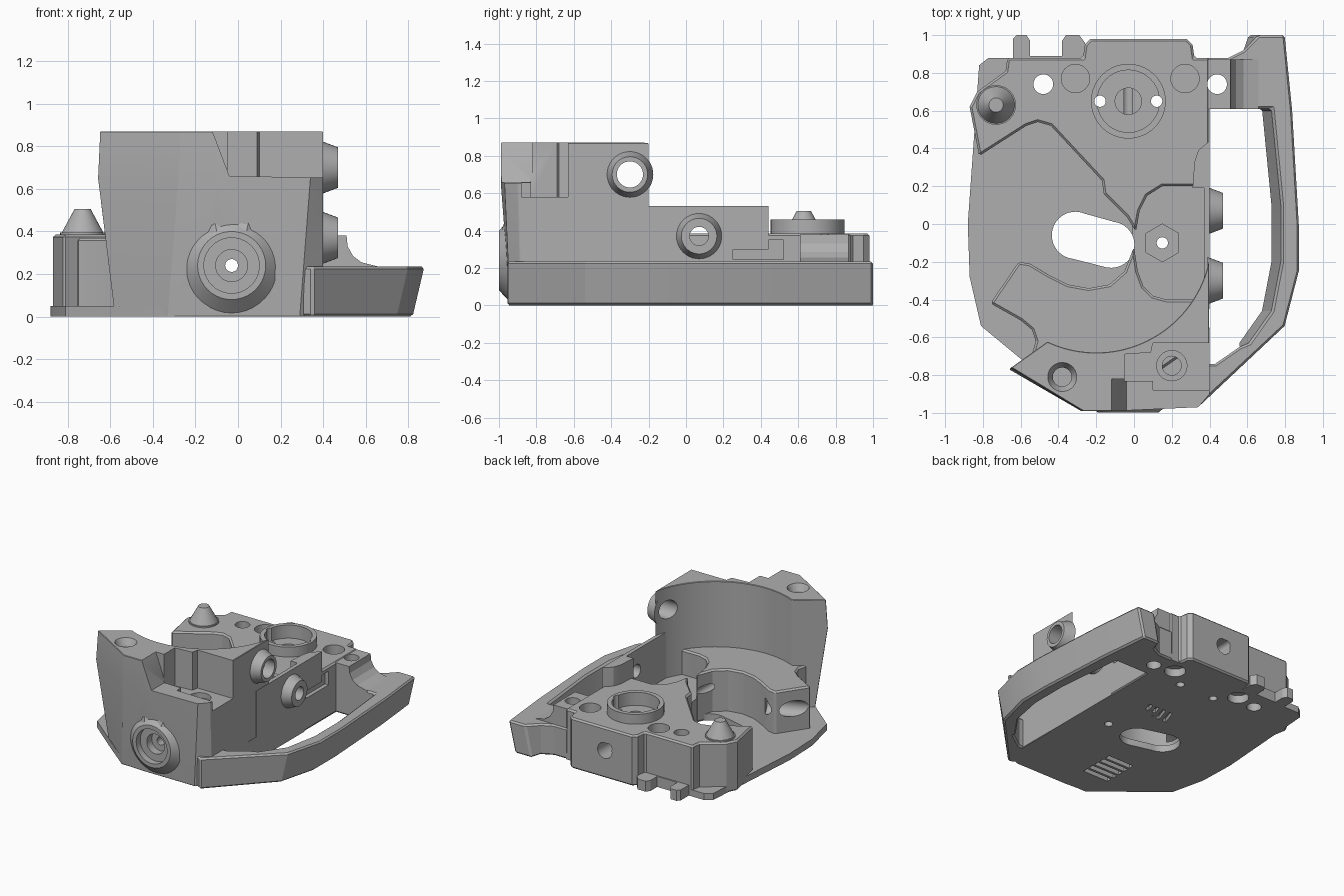
import bpy, bmesh
from math import sin, cos, radians
from mathutils import Vector, Matrix

if "Cube" in bpy.data.objects:
    bpy.data.objects.remove(bpy.data.objects["Cube"])

grey = bpy.data.materials.new("plain grey")
grey.use_nodes = True
grey.diffuse_color = (0.43, 0.43, 0.43, 1)
grey.node_tree.nodes["Principled BSDF"].inputs["Base Color"].default_value = (0.43, 0.43, 0.43, 1)
parts, cutters = [], []


def add(name, bm, cutter):
    bmesh.ops.recalc_face_normals(bm, faces=bm.faces)
    mesh = bpy.data.meshes.new(name)
    bm.to_mesh(mesh)
    bm.free()
    mesh.materials.append(grey)
    obj = bpy.data.objects.new(name, mesh)
    bpy.context.scene.collection.objects.link(obj)
    obj.hide_render = cutter
    (cutters if cutter else parts).append(obj)
    return obj


def loft(name, rings, cutter=False):
    """Solid through matching closed rings of 3D points."""
    bm = bmesh.new()
    loops = [[bm.verts.new(p) for p in ring] for ring in rings]
    n = len(loops[0])
    for low, high in zip(loops, loops[1:]):
        for i in range(n):
            j = (i + 1) % n
            bm.faces.new((low[i], low[j], high[j], high[i]))
    bm.faces.new(loops[0][::-1])
    bm.faces.new(loops[-1])
    return add(name, bm, cutter)


def ring(pts, z):
    return [(x, y, z) for x, y in pts]


def prism(name, pts, z0, z1, cutter=False):
    return loft(name, [ring(pts, z0), ring(pts, z1)], cutter)


def box(name, x0, x1, y0, y1, z0, z1, cutter=False):
    return prism(name, [(x0, y0), (x1, y0), (x1, y1), (x0, y1)], z0, z1, cutter)


def rod(name, a, b, r0, r1=None, cutter=False, sides=40):
    """Cylinder or cone between two points."""
    a, b = Vector(a), Vector(b)
    turn = (b - a).to_track_quat('Z', 'Y').to_matrix().to_4x4()
    bm = bmesh.new()
    bmesh.ops.create_cone(bm, cap_ends=True, segments=sides, radius1=r0,
                          radius2=r0 if r1 is None else r1, depth=(b - a).length,
                          matrix=Matrix.Translation((a + b) / 2) @ turn)
    return add(name, bm, cutter)


def bore(a, b, r0, r1=None, sides=40):
    return rod("bore_cutter", a, b, r0, r1, True, sides)


def down(x, y, r, z0=-0.1, z1=1.1, r1=None, sides=40):
    return bore((x, y, z0), (x, y, z1), r, r1, sides)


def bake(obj):
    graph = bpy.context.evaluated_depsgraph_get()
    mesh = bpy.data.meshes.new_from_object(obj.evaluated_get(graph))
    obj.modifiers.clear()
    obj.data = mesh


def soften(obj, width=0.012):
    mod = obj.modifiers.new("edge", 'BEVEL')
    mod.width, mod.segments = width, 1
    mod.limit_method, mod.angle_limit = 'ANGLE', radians(50)
    bake(obj)


def carve(obj, tools):
    for tool in tools:
        mod = obj.modifiers.new("cut", 'BOOLEAN')
        mod.operation, mod.solver, mod.object = 'DIFFERENCE', 'EXACT', tool
    bake(obj)


def arc(cx, cy, r, a0, a1, n):
    return [(cx + r * cos(radians(a0 + (a1 - a0) * i / n)),
             cy + r * sin(radians(a0 + (a1 - a0) * i / n))) for i in range(n + 1)]


# Floor plate and rear tabs
base = prism("floor_plate", [
    (-.77, .88), (-.82, .84), (-.88, 0), (-.87, -.28), (-.81, -.54), (-.58, -.73),
    (-.33, -.93), (.28, -.93), (.39, -.85), (.395, .88)], 0, .05)
tabs = [prism("rear_tab", [(-.64, .86), (-.64, .98), (-.62, 1), (-.57, 1), (-.55, .97), (-.55, .86)], 0, .08),
        prism("rear_tab_inner", [(-.38, .86), (-.38, .97), (-.36, 1), (-.29, 1), (-.26, .96), (-.26, .86)], 0, .08),
        box("rear_tab_bridge", -.6, -.3, .85, .89, 0, .08)]

# Handle frame leaning outward toward its top
frame_top = [
    (.3, -.93), (.35, -.96), (.8, -.54), (.875, -.25), (.875, 0), (.84, .6), (.8, 1), (.66, 1),
    (.58, .92), (.5, .88), (.38, .88), (.38, .61), (.73, .61), (.78, .1), (.78, -.2), (.73, -.46),
    (.61, -.63), (.56, -.65), (.43, -.74), (.38, -.74), (.3, -.8)]
frame_low = [(x - .055 if x > .6 else x, y) for x, y in frame_top]
frame = loft("handle_frame", [ring(frame_low, 0), ring(frame_top, .235)])
soften(frame)

# Swept blend from rear deck to handle
fillet = [(.36, .38), (.51, .38), (.515, .33), (.54, .285), (.58, .255), (.66, .235), (.66, .1), (.36, .1)]
blend = loft("handle_blend", [[(x, y, z) for x, z in fillet] for y in (.61, .87)])

# Rear deck
deck = prism("rear_deck", [
    (.4, .2), (.4, .88), (.32, .88), (.31, .95), (.28, .98), (-.23, .98), (-.26, .95), (-.27, .88),
    (-.67, .88), (-.68, .81), (-.83, .7), (-.87, .62), (-.82, .36), (-.57, .52), (-.51, .54),
    (-.44, .52), (-.17, .23), (-.16, .16), (-.04, .04), (.01, -.04), (.03, .07), (.07, .15), (.15, .2)],
    0, .385)
soften(deck)

# Curved low block
crescent = prism("crescent_block", [
    (-.61, -.2), (-.55, -.21), (-.45, -.27), (-.35, -.32), (-.24, -.34), (-.13, -.32), (-.05, -.25),
    (0, -.12), (.02, -.25), (.05, -.33), (.1, -.38), (.17, -.4), (.39, -.4), (.39, -.6), (.1, -.8),
    (-.4, -.8), (-.54, -.69), (-.52, -.62), (-.54, -.56), (-.6, -.51), (-.76, -.42)], 0, .37)
soften(crescent)

# Nut pocket, thin side wall and corner post
pocket = box("pocket_floor", -.01, .4, -.45, .23, 0, .18)
side_wall = box("side_wall", .37, .4, -.35, .25, .1, .53)
post = prism("corner_post", [(.31, .19), (.4, .19), (.4, .44), (.34, .39), (.32, .33)], .3, .53)

# Tall front wall with cylindrical back
sweep = arc(-.2, -.07, .61, -12, -115, 36)
wall_low = [(-.58, -.72), (-.33, -.93), (-.15, -.94), (.29, -.94), (.4, -.88)] + sweep
wall_mid = [(-.66, -.77), (-.28, -.99), (-.1, -.99), (.34, -.97), (.4, -.9)] + sweep
wall_top = [(-.65, -.76), (-.27, -.99), (-.1, -.99), (.34, -.97), (.4, -.9)] + sweep
wall = loft("front_wall", [ring(wall_low, 0), ring(wall_mid, .65), ring(wall_top, .87)])
soften(wall)
recess = prism("corner_recess_cutter", [
    (-.05, -.69), (.09, -.68), (.1, -.63), (.6, -.63), (.6, -.88), (.1, -.88), (.1, -.83), (-.05, -.83)],
    .58, 1.1, True)
lip_pts = [(-.15, .95), (-.04, .66), (.6, .65), (.6, .95)]
lip = loft("lip_cutter", [[(x, y, z) for x, z in lip_pts] for y in (-1.1, -.82)], True)

# Front boss, clipped level with the floor, and its pointed crest
boss = rod("front_boss", (-.03, -.93, .24), (-.03, -.999, .24), .235, .16)
crest = loft("front_boss_crest", [
    [(-.2, -.93, .36), (.14, -.93, .36), (.06, -.955, .5), (-.03, -.96, .41), (-.12, -.955, .5)],
    [(-.13, -.997, .33), (.07, -.997, .33), (.04, -.985, .4), (-.03, -.985, .38), (-.1, -.985, .4)]])
under = box("under_cutter", -1, 1, -1.2, 0, -.5, 0, True)

# Side bosses
side_bosses = []
for y, z in ((-.3, .7), (.07, .37)):
    side_bosses.append(rod("side_boss", (.39, y, z), (.47, y, z), .125, .095))

# Bearing collar and locating cone
collar = rod("bearing_collar", (-.03, .65, .3), (-.03, .65, .46), .198)
cone_foot = rod("cone_foot", (-.73, .63, .37), (-.73, .63, .395), .105)
cone = rod("locating_cone", (-.73, .63, .39), (-.73, .63, .505), .1, .038)

# Shared bores
axis = bore((-.03, -1.2, .24), (-.03, 1.2, .24), .03)
front_bore = [bore((-.03, -1.1, .24), (-.03, -.95, .24), .13),
              bore((-.03, -.97, .24), (-.03, -.89, .24), .075)]
side_holes = [bore((-.05, -.3, .7), (.6, -.3, .7), .07), bore((.2, .07, .37), (.6, .07, .37), .05)]
bean = [down(-.31, -.06, .125), down(-.12, -.11, .122),
        prism("bean_cutter", [(-.29, .063), (-.34, -.18), (-.14, -.231), (-.09, .007)], -.1, 1.1, True)]
deck_holes = [down(x, .74, .052) for x in (-.48, .44)]
blind = [down(x, .77, .075, z0, z1) for x in (-.31, .27) for z0, z1 in ((.3, .6), (-.1, .06))]
pins = [down(x, .65, .03) for x in (-.18, .12)]
seat = [down(-.03, .65, .165, .36, .6), down(-.03, .65, .07, .26, .6)]
nut = [down(.15, -.1, .1, .1, .5, None, 6), down(.15, -.1, .03)]
notch = box("notch_cutter", .37, .5, .2, .52, .245, .35, True)
screws = [down(-.38, -.81, .05, .5), down(-.38, -.81, .05, .82, .88, .082),
          down(.2, -.75, .05, .35), down(.2, -.75, .08, .54, .7)]
rear_bore = bore((0, .8, .21), (0, 1.1, .21), .06)
end_bore = bore((-.9, -.4, .22), (-.5, -.24, .22), .06)

# Underside slots and vents
slots = [box("slot_cutter", -.36, -.14, y, y + .04, -.1, .045, True)
         for y in (-.72, -.66, -.6, -.54, -.48)]
vents = [prism("vent_cutter", [(x, .18), (x + .03, .18), (x + .07, .3), (x + .04, .3)], -.1, .03, True)
         for x in (-.14, -.08, -.02, .04)]

carve(base, bean + deck_holes + blind + pins + nut[1:] + slots + vents)
carve(frame, deck_holes[1:])
carve(blend, deck_holes[1:])
carve(deck, [axis, rear_bore, notch] + deck_holes + blind + pins + seat + vents)
carve(crescent, [axis, end_bore] + slots)
carve(pocket, bean + nut)
carve(side_wall, side_holes[1:])
carve(wall, [recess, lip, axis] + front_bore + screws + side_holes[:1] + slots)
carve(boss, [under, axis] + front_bore)
carve(crest, front_bore[:1])
carve(collar, seat + pins)
for obj, hole in zip(side_bosses, side_holes):
    carve(obj, [hole])

for obj in cutters:
    bpy.data.objects.remove(obj)

# Smooth round surfaces, keep crisp edges
bpy.ops.object.select_all(action='DESELECT')
for obj in parts:
    obj.select_set(True)
bpy.context.view_layer.objects.active = parts[0]
bpy.ops.object.shade_smooth_by_angle(angle=radians(22))
